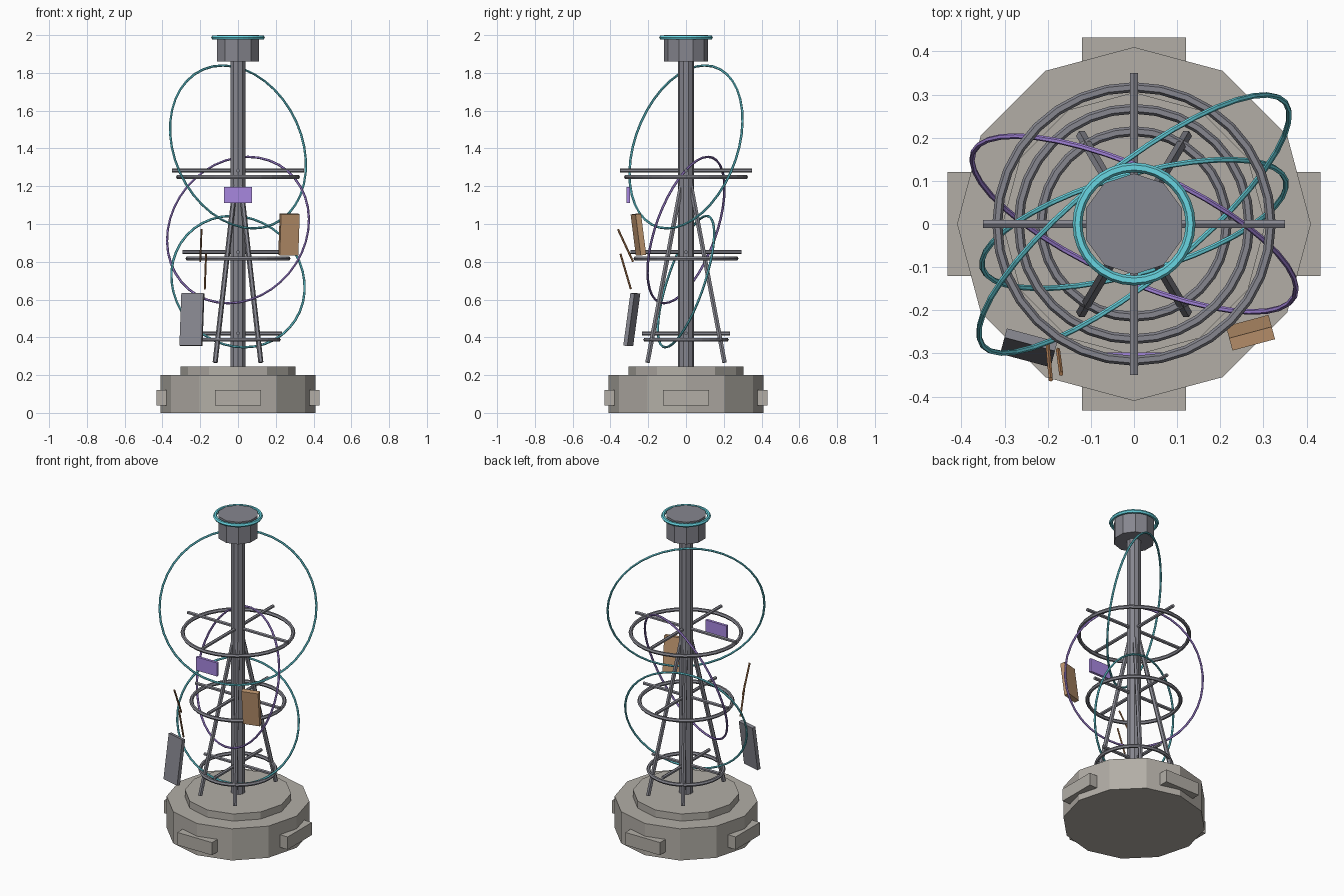
import bpy
from math import radians
from mathutils import Vector

if "Cube" in bpy.data.objects:
    bpy.data.objects.remove(bpy.data.objects["Cube"])


def mat(name, r, g, b):
    m = bpy.data.materials.new(name)
    m.diffuse_color = (r, g, b, 1)
    m.use_nodes = True
    m.node_tree.nodes["Principled BSDF"].inputs["Base Color"].default_value = m.diffuse_color
    return m


STONE = mat("warm_stone", 0.445, 0.42, 0.38)
METAL = mat("grey_metal", 0.24, 0.24, 0.275)
TEAL = mat("teal", 0.14, 0.67, 0.76)
LILAC = mat("lilac", 0.39, 0.245, 0.74)
TAN = mat("tan", 0.52, 0.305, 0.16)
BROWN = mat("brown", 0.42, 0.20, 0.085)


def finish(name, m):
    o = bpy.context.object
    o.name = name
    o.data.materials.append(m)
    return o


def drum(name, r, z0, z1, sides, m):
    bpy.ops.mesh.primitive_cylinder_add(vertices=sides, radius=r, depth=z1 - z0,
                                        location=(0, 0, (z0 + z1) / 2))
    return finish(name, m)


def rod(name, a, b, r, m, sides=6):
    a, b = Vector(a), Vector(b)
    d = b - a
    bpy.ops.mesh.primitive_cylinder_add(vertices=sides, radius=r, depth=d.length,
                                        location=(a + b) / 2,
                                        rotation=d.to_track_quat('Z', 'Y').to_euler())
    return finish(name, m)


def ring(name, R, r, z, m, normal=(0, 0, 1), seg=40, minor=6):
    bpy.ops.mesh.primitive_torus_add(major_radius=R, minor_radius=r, major_segments=seg,
                                     minor_segments=minor, location=(0, 0, z),
                                     rotation=Vector(normal).to_track_quat('Z', 'Y').to_euler())
    return finish(name, m)


def box(name, loc, size, m, tilt=0, yaw=0):
    bpy.ops.mesh.primitive_cube_add(size=1, location=loc,
                                    rotation=(radians(tilt), 0, radians(yaw)))
    o = finish(name, m)
    o.scale = size
    return o


# Stepped base with four side blocks
drum("base", 0.41, 0, 0.2, 12, STONE)
drum("base_step", 0.305, 0.2, 0.245, 12, STONE)
for i, (dx, dy) in enumerate([(1, 0), (0, 1), (-1, 0), (0, -1)]):
    box(f"base_block_{i}", (dx * 0.387, dy * 0.387, 0.08), (0.09, 0.242, 0.08), STONE,
        yaw=0 if dx else 90)

# Mast, cap and crown ring
drum("mast", 0.042, 0.245, 1.86, 10, METAL)
drum("cap", 0.117, 1.86, 2.0, 10, METAL)
ring("crown_ring", 0.131, 0.0115, 1.987, TEAL, seg=32)

# Splayed legs
for sx in (-1, 1):
    for sy in (-1, 1):
        rod("leg", (sx * 0.121, sy * 0.204, 0.267), (sx * 0.01, sy * 0.017, 1.25), 0.0135, METAL)

# Three hoops, each with a pair of crossbars above
for R, z, reach in [(0.215, 0.387, 0.233), (0.267, 0.817, 0.295), (0.317, 1.249, 0.35)]:
    ring("hoop", R, 0.0115, z, METAL, seg=32)
    rod("crossbar_x", (-reach, 0, z + 0.034), (reach, 0, z + 0.034), 0.0105, METAL)
    rod("crossbar_y", (0, -reach, z + 0.034), (0, reach, z + 0.034), 0.0105, METAL)

# Large tilted orbit rings
ring("upper_orbit", 0.45, 0.0065, 1.408, TEAL, (0.60, -0.746, 0.285))
ring("middle_orbit", 0.408, 0.0065, 0.968, LILAC, (0.39, 0.866, -0.312))
ring("lower_orbit", 0.366, 0.0065, 0.695, TEAL, (0.265, -0.913, 0.31))

# Floating panels
box("lilac_panel", (0, -0.306, 1.154), (0.146, 0.017, 0.085), LILAC)
box("tan_panel", (0.27, -0.252, 0.944), (0.102, 0.03, 0.219), TAN, 7.5, 15)
box("grey_panel", (-0.244, -0.287, 0.494), (0.121, 0.022, 0.28), METAL, -8, -15)

# Thin floating sticks
rod("stick_upper", (-0.200, -0.28, 0.80), (-0.193, -0.36, 0.972), 0.0055, BROWN)
rod("stick_lower", (-0.176, -0.292, 0.655), (-0.169, -0.347, 0.842), 0.0055, BROWN)
